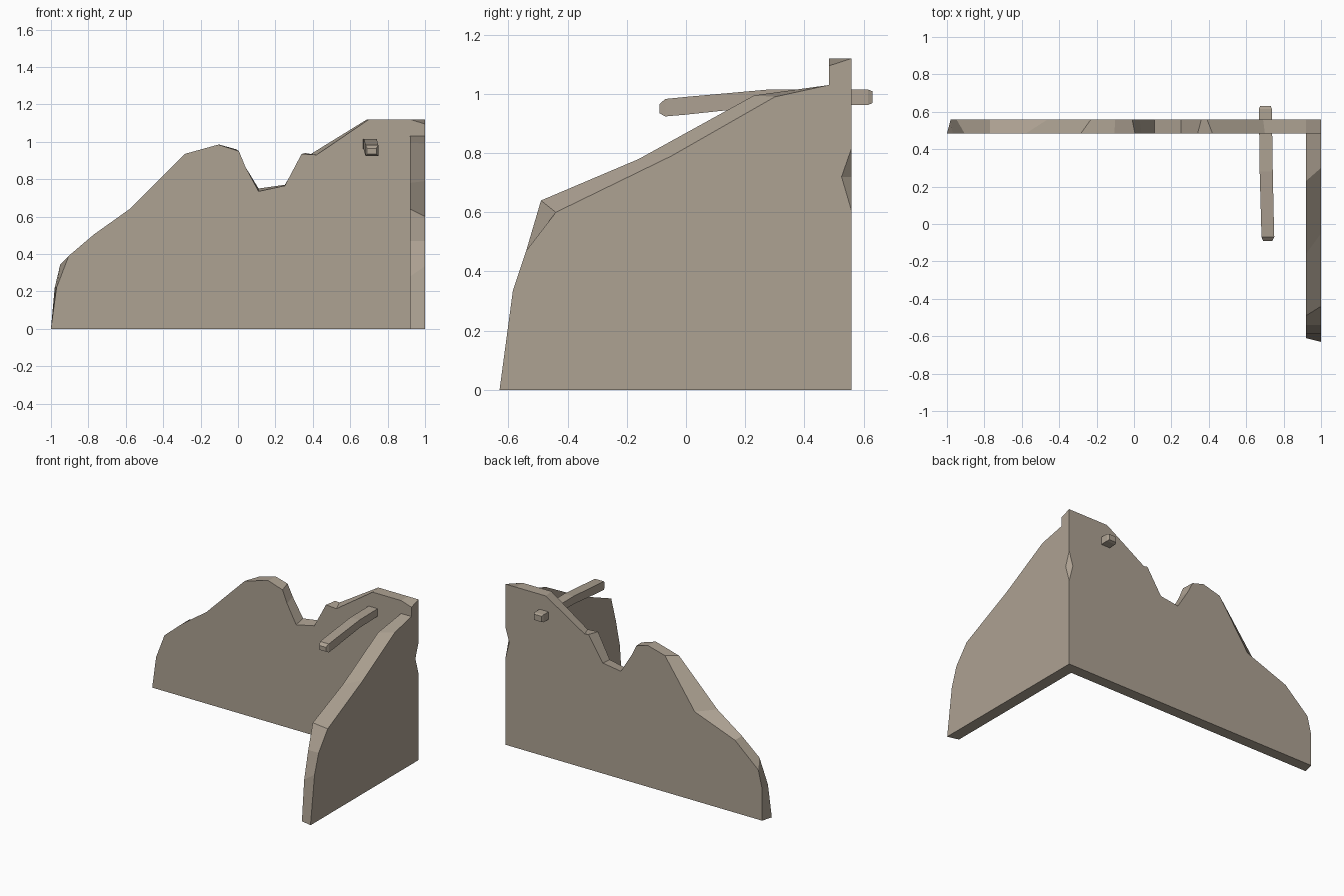
import bpy, bmesh

if "Cube" in bpy.data.objects:
    bpy.data.objects.remove(bpy.data.objects["Cube"])

stone = bpy.data.materials.new("weathered_stone")
stone.diffuse_color = (0.42, 0.36, 0.29, 1)
stone.use_nodes = True
stone.node_tree.nodes["Principled BSDF"].inputs["Base Color"].default_value = stone.diffuse_color


def loft(name, rings):
    """Skin a list of equal-length closed rings and cap both ends."""
    bm = bmesh.new()
    vs = [[bm.verts.new(p) for p in ring] for ring in rings]
    n = len(rings[0])
    for a, b in zip(vs, vs[1:]):
        for i in range(n):
            j = (i + 1) % n
            bm.faces.new((a[i], a[j], b[j], b[i]))
    bm.faces.new(vs[0])
    bm.faces.new(vs[-1])
    bmesh.ops.recalc_face_normals(bm, faces=bm.faces)
    me = bpy.data.meshes.new(name)
    bm.to_mesh(me)
    bm.free()
    ob = bpy.data.objects.new(name, me)
    bpy.context.collection.objects.link(ob)
    me.materials.append(stone)
    return ob


Y0, Y1 = 0.483, 0.56      # back wall front and back faces
X0, X1 = 0.92, 1.0        # side wall inner and outer faces

# Back wall: broken outline on its front and back faces (x, z)
front = [(-1, 0), (-.97, .22), (-.905, .39), (-.77, .505), (-.58, .64),
         (-.285, .935), (-.105, .985), (.005, .95), (.04, .865), (.11, .735),
         (.25, .765), (.34, .935), (.42, .93), (.7, 1.12), (.92, 1.12),
         (1, 1.095), (1, 0)]
back = [(-.98, 0), (-.98, .22), (-.95, .345), (-.77, .505), (-.46, .62),
        (-.23, .95), (-.1, .985), (-.01, .96), (.03, .88), (.11, .75),
        (.25, .77), (.36, .94), (.39, .935), (.69, 1.12), (.92, 1.12),
        (1, 1.12), (1, 0)]
wall = loft("back_wall", [[(x, Y0, z) for x, z in front],
                          [(x, Y1, z) for x, z in back]])

# Chip knocked out of the outer corner of the back wall
chip = loft("chip_cutter", [
    [(1.0005, .5605, .6), (1.0003, .5605, .6), (1.0003, .5603, .6)],
    [(1.05, .61, .72), (.97, .5605, .72), (1.0005, .525, .72)],
    [(1.0005, .5605, .82), (1.0003, .5605, .82), (1.0003, .5603, .82)]])
chip.hide_render = True
mod = wall.modifiers.new("chip", 'BOOLEAN')
mod.operation = 'DIFFERENCE'
mod.solver = 'EXACT'
mod.object = chip
bpy.context.view_layer.objects.active = wall
bpy.ops.object.modifier_apply(modifier=mod.name)
bpy.data.objects.remove(chip)

# Side wall: sloping outline on its inner and outer faces (y, z)
inner = [(-.61, 0), (-.585, .28), (-.54, .47), (-.49, .64), (-.16, .78),
         (.23, .995), (Y0, 1.03), (Y0, 0)]
outer = [(-.63, 0), (-.585, .335), (-.54, .47), (-.44, .6), (-.05, .79),
         (.3, .99), (Y0, 1.03), (Y0, 0)]
loft("side_wall", [[(X0, y, z) for y, z in inner],
                   [(X1, y, z) for y, z in outer]])

# Wooden-style beam stub poking through the back wall: (y, x0, x1, z0, z1)
sections = [(-.09, .69, .74, .935, .965), (-.07, .682, .75, .924, .983),
            (.0, .68, .748, .93, .99), (.28, .672, .742, .96, 1.015),
            (.615, .668, .737, .963, 1.015), (.63, .674, .731, .969, 1.009)]
loft("beam", [[(a, y, c), (b, y, c), (b, y, d), (a, y, d)]
              for y, a, b, c, d in sections])
